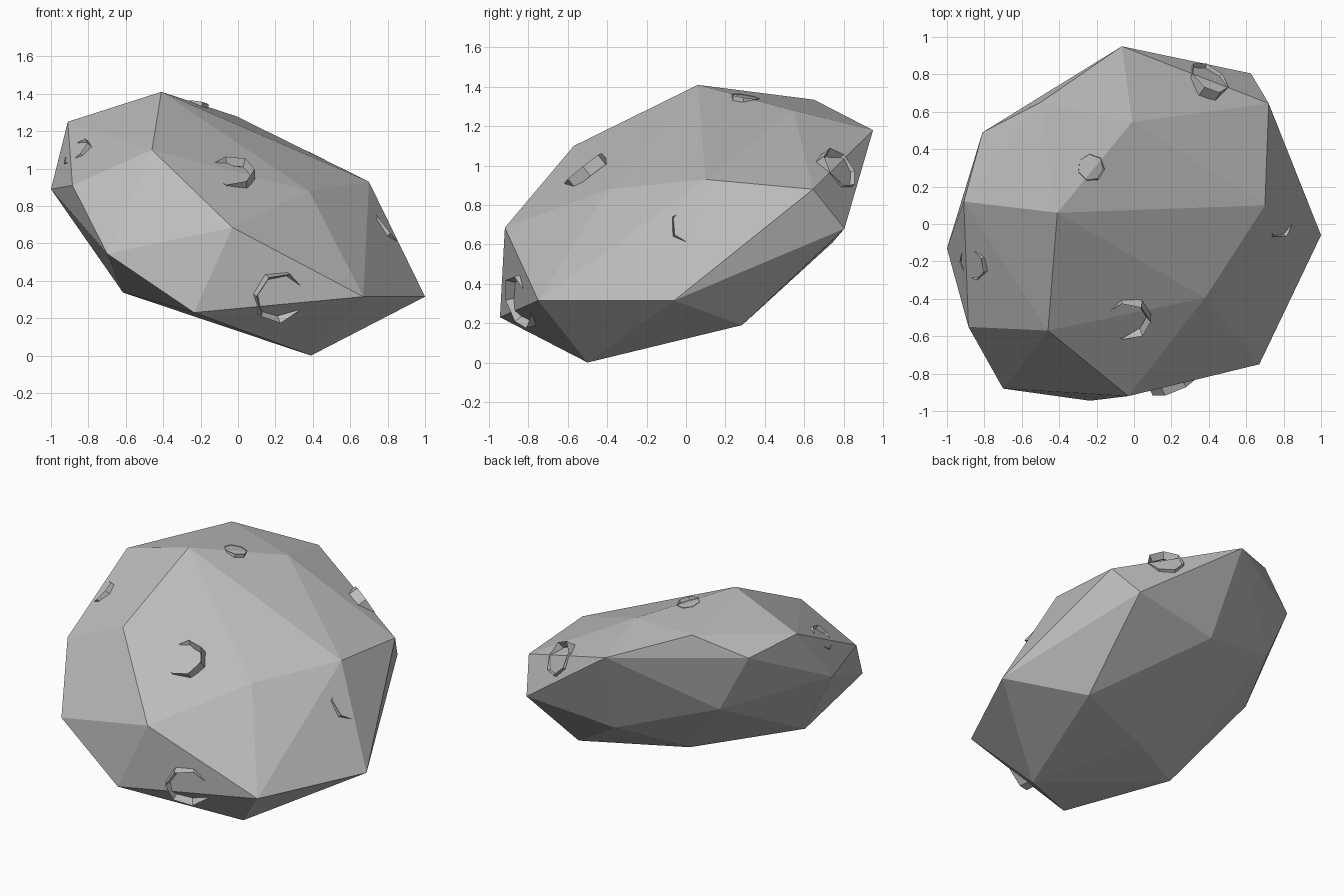
import bpy
import bmesh
from math import cos, sin, tau
from mathutils import Vector

cube = bpy.data.objects.get("Cube")
if cube:
    bpy.data.objects.remove(cube, do_unlink=True)


def make_material(name, colour):
    material = bpy.data.materials.new(name)
    material.use_nodes = True
    material.diffuse_color = colour
    material.node_tree.nodes["Principled BSDF"].inputs["Base Color"].default_value = colour
    return material


def add_object(name, bm, material):
    bmesh.ops.recalc_face_normals(bm, faces=bm.faces)
    mesh = bpy.data.meshes.new(name)
    bm.to_mesh(mesh)
    bm.free()
    mesh.materials.append(material)
    obj = bpy.data.objects.new(name, mesh)
    bpy.context.collection.objects.link(obj)
    return obj


stone = make_material("stone grey", (0.5, 0.5, 0.5, 1.0))

# Faceted rock: the hull around its corner points, grouped by region
upper_corners = [
    (-.41, .06, 1.41), (-.91, .12, 1.25), (-.46, -.57, 1.1), (-.01, .545, 1.28),
    (-.5, .65, 1.335), (-.065, .95, 1.18), (-.81, .49, 1.2), (.7, .1, .93),
    (.38, -.395, .88), (.72, .645, .88),
]
middle_corners = [
    (-1, -.13, .89), (-.885, -.55, .91), (-.7, -.88, .545), (-.03, -.92, .685),
    (.625, .805, .68), (.01, .745, .61), (-.62, .53, .82),
]
lower_corners = [
    (-.615, -.39, .337), (-.235, -.945, .23), (.39, -.5, 0), (1, -.06, .315),
    (.67, -.75, .315), (.6, .285, .19), (-.035, .01, .21),
]

bm = bmesh.new()
for corner in upper_corners + middle_corners + lower_corners:
    bm.verts.new(corner)
bmesh.ops.convex_hull(bm, input=bm.verts)
add_object("rock_body", bm, stone)


# Crater rims: seven-sided rings with a sloping inner wall, sunk into the rock
def add_crater(name, centre, normal, radius, sides=7):
    centre = Vector(centre)
    normal = Vector(normal).normalized()
    across = normal.orthogonal().normalized()
    up = normal.cross(across)
    profile = [(radius, -.05), (radius, .012), (radius * .8, -.03)]
    bm = bmesh.new()
    loops = []
    for reach, height in profile:
        loop = []
        for i in range(sides):
            angle = tau * i / sides
            spoke = across * cos(angle) + up * sin(angle)
            loop.append(bm.verts.new(centre + spoke * reach + normal * height))
        loops.append(loop)
    for k, loop in enumerate(loops):
        following = loops[(k + 1) % len(loops)]
        for i in range(sides):
            j = (i + 1) % sides
            bm.faces.new((loop[i], loop[j], following[j], following[i]))
    add_object(name, bm, stone)


add_crater("crater_front_upper", (-.035, -.515, .98), (-.05, -.62, .78), .125)
add_crater("crater_front_lower", (.22, -.845, .31), (.4, -.87, -.28), .14)
add_crater("crater_left", (.77, .045, .69), (.78, .02, .62), .125)
add_crater("crater_right", (-.86, -.21, 1.085), (-.7, -.3, .65), .09)
add_crater("crater_top", (-.23, .3, 1.34), (.12, .15, .97), .073)
add_crater("crater_back", (.4, .775, .985), (.5, .7, .5), .115)
